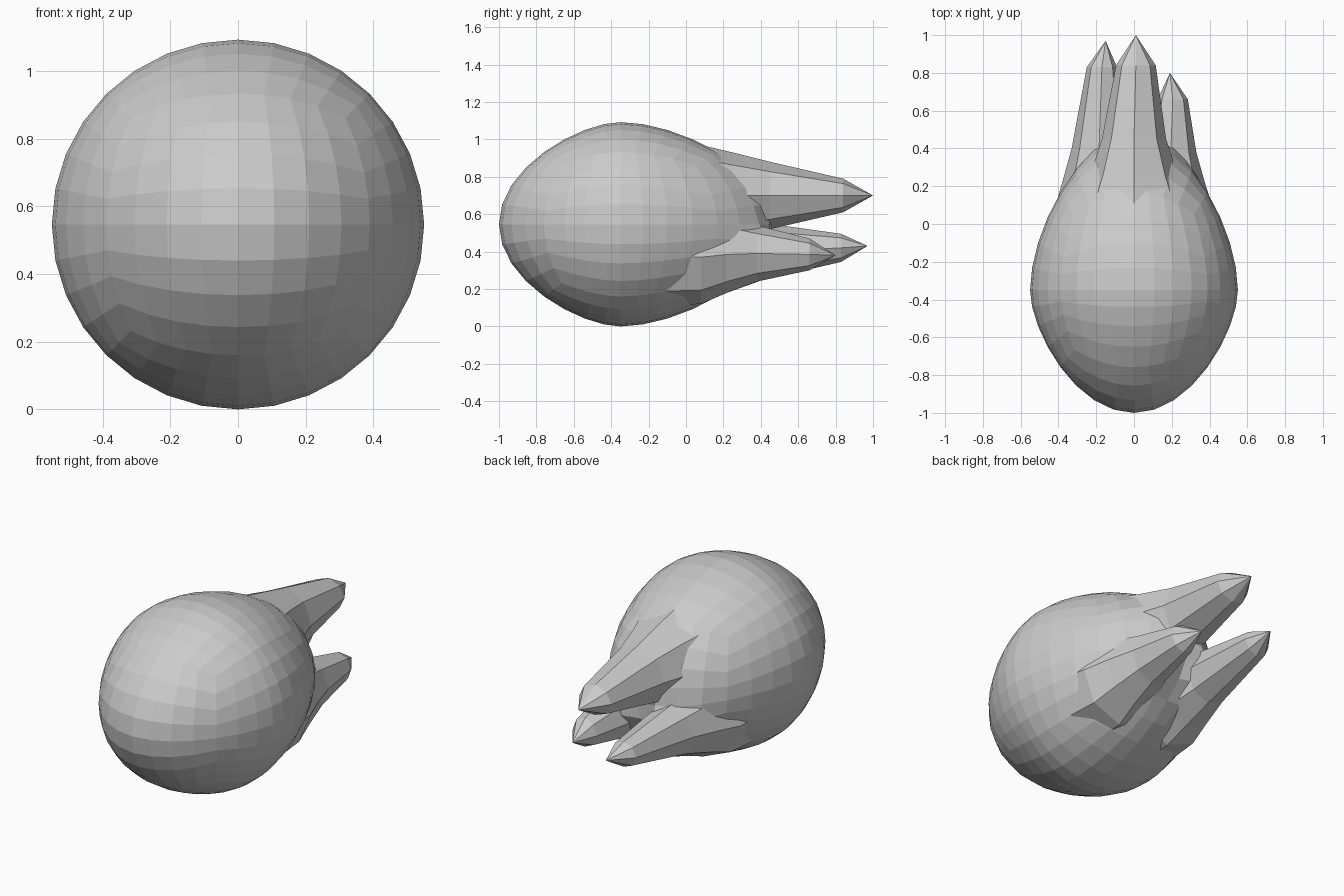
import bpy, bmesh, math
from mathutils import Vector

if "Cube" in bpy.data.objects:
    bpy.data.objects.remove(bpy.data.objects["Cube"])

grey = bpy.data.materials.new("plain grey")
grey.diffuse_color = (0.6, 0.6, 0.6, 1)
grey.use_nodes = True
grey.node_tree.nodes["Principled BSDF"].inputs["Base Color"].default_value = grey.diffuse_color

AXES = [(0.0, 0.72), (-0.19, 0.39), (0.19, 0.39)]  # flame axes in x, z


def make_object(name, bm):
    bmesh.ops.recalc_face_normals(bm, faces=bm.faces[:])
    me = bpy.data.meshes.new(name)
    bm.to_mesh(me)
    bm.free()
    me.materials.append(grey)
    ob = bpy.data.objects.new(name, me)
    bpy.context.collection.objects.link(ob)
    return ob


# Round head: quad sphere, blunt nose in front, tapered and swelling towards the flames behind
bm = bmesh.new()
bmesh.ops.create_cube(bm, size=2)
bmesh.ops.subdivide_edges(bm, edges=bm.edges[:], cuts=7, use_grid_fill=True)
for v in bm.verts:
    d = Vector([math.tan(c * math.pi / 4) for c in v.co]).normalized()
    x, z, c = 0.55 * d.x, 0.546 + 0.546 * d.z, abs(d.y)
    if d.y < 0:
        y = -0.35 - 0.65 * c * (1 - 0.38 * (1 - c))
    else:
        near = min(math.hypot(x - a, z - b) for a, b in AXES)
        y = -0.35 + 0.80 * c * (0.70 + 0.30 * c)
        y += 0.12 * c * math.exp(-(near / 0.12) ** 2)
    v.co = (x, y, z)
body = make_object("fireball", bm)


# Tapered flame tongue: sections are (y, x, z, half width, half height)
def flame(name, sections, tip, sides=8):
    bm = bmesh.new()
    rings = []
    for y, x, z, w, h in sections:
        rings.append([bm.verts.new((x + w * math.cos(2 * math.pi * i / sides), y,
                                    z + h * math.sin(2 * math.pi * i / sides)))
                      for i in range(sides)])
    bm.faces.new(rings[0])
    for a, b in zip(rings, rings[1:]):
        for i in range(sides):
            j = (i + 1) % sides
            bm.faces.new((a[i], a[j], b[j], b[i]))
    end = bm.verts.new(tip)
    for i in range(sides):
        bm.faces.new((rings[-1][i], rings[-1][(i + 1) % sides], end))
    return make_object(name, bm)


flames = [
    flame("top_flame", [(-0.1, 0, 0.70, 0.34, 0.30), (0.08, 0, 0.70, 0.31, 0.27),
                        (0.25, 0, 0.70, 0.235, 0.23), (0.45, 0, 0.70, 0.17, 0.18),
                        (0.84, 0.01, 0.70, 0.105, 0.09)],
          (0.01, 1.0, 0.70)),
    flame("left_flame", [(-0.1, -0.17, 0.38, 0.27, 0.27), (0.08, -0.17, 0.37, 0.25, 0.25),
                         (0.22, -0.18, 0.385, 0.20, 0.205), (0.40, -0.185, 0.40, 0.145, 0.155),
                         (0.83, -0.17, 0.42, 0.08, 0.075)],
          (-0.15, 0.97, 0.43)),
    flame("right_flame", [(-0.1, 0.17, 0.38, 0.27, 0.27), (0.08, 0.17, 0.37, 0.25, 0.25),
                          (0.22, 0.185, 0.385, 0.19, 0.205), (0.38, 0.195, 0.39, 0.135, 0.15),
                          (0.66, 0.205, 0.385, 0.08, 0.085)],
          (0.19, 0.80, 0.38)),
]

# Fuse the flames into the head as one skin
for f in flames:
    m = body.modifiers.new(f.name, 'BOOLEAN')
    m.operation = 'UNION'
    m.solver = 'EXACT'
    m.object = f
dg = bpy.context.evaluated_depsgraph_get()
fused = bpy.data.meshes.new_from_object(body.evaluated_get(dg))
body.modifiers.clear()
body.data = fused
fused.materials.clear()
fused.materials.append(grey)
for p in fused.polygons:
    p.material_index = 0
    p.use_smooth = False
for f in flames:
    bpy.data.objects.remove(f)
